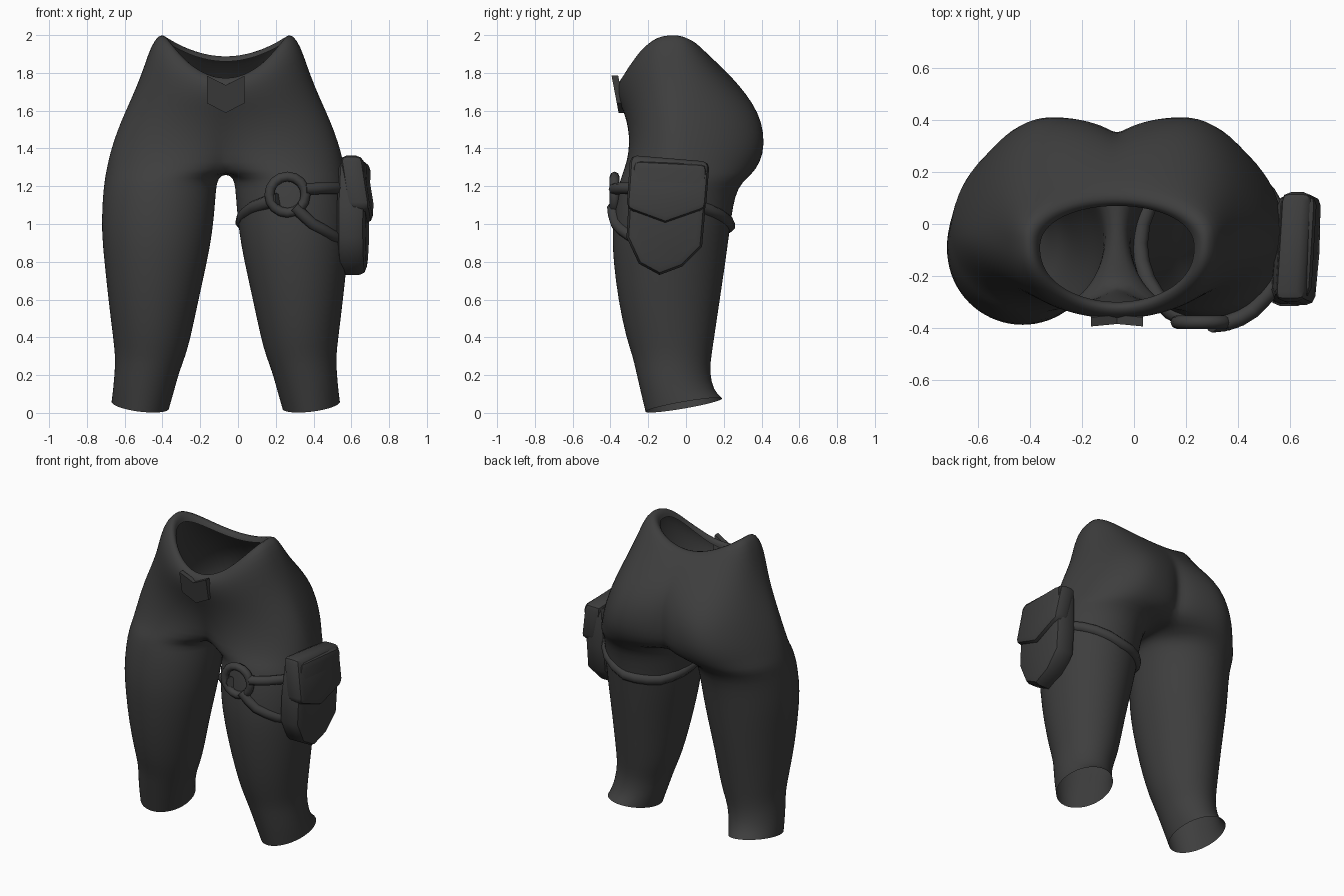
import bpy, bmesh, math
from mathutils import Vector

if "Cube" in bpy.data.objects:
    bpy.data.objects.remove(bpy.data.objects["Cube"])

CX = -0.065           # symmetry plane of the trousers
M, INNER = 28, 7      # segments round the outside / hidden inner-thigh points
mat = bpy.data.materials.new("charcoal")
mat.diffuse_color = (0.048, 0.048, 0.048, 1)
mat.use_nodes = True
mat.node_tree.nodes["Principled BSDF"].inputs["Base Color"].default_value = mat.diffuse_color


def activate(ob):
    bpy.ops.object.select_all(action='DESELECT')
    ob.select_set(True)
    bpy.context.view_layer.objects.active = ob


def finish(ob, angle=40):
    ob.data.materials.append(mat)
    activate(ob)
    bpy.ops.object.shade_smooth_by_angle(angle=math.radians(angle))
    return ob


def mesh_object(name, bm):
    me = bpy.data.meshes.new(name)
    bm.to_mesh(me)
    bm.free()
    ob = bpy.data.objects.new(name, me)
    bpy.context.collection.objects.link(ob)
    return ob


# ---- trousers: half built from rings, then mirrored ----
def leg_ring(z, xi, xo, yf, yb, hem=False):
    cx, a, cy = (xi + xo) / 2, (xo - xi) / 2, (yf + yb) / 2
    if z > 0.5:
        cy -= 0.02
    t0 = math.radians(140)
    angs = [-t0 + 2 * t0 * j / M for j in range(M + 1)]
    step = (2 * math.pi - 2 * t0) / (INNER + 1)
    angs += [t0 + step * (k + 1) for k in range(INNER)]
    out = []
    for t in angs:
        s = math.sin(t)
        y = cy + (yb - cy) * s if s > 0 else cy - (yf - cy) * s
        zz = z + (0.035 * s + 0.018 * math.cos(t) if hem else 0)
        out.append((cx + a * math.cos(t), y, zz))
    return out


def hip_ring(zf, zs, zb, xo, yf, yc, yb, tf, tb, ef=1.0, eb=1.0):
    """ef, eb: fullness of the outer front and back corners (below 1 is fuller)"""
    out = []
    for j in range(M + 1):
        u = 2 * j / M - 1
        tm = math.radians(tf if u < 0 else tb)
        t = abs(u) * tm
        a = xo / (1 - math.cos(tm))
        x = xo - a + a * math.cos(t)
        ye, ze = (yf, zf) if u < 0 else (yb, zb)
        s = math.sin(t)
        if t <= math.pi / 2:
            s = s ** (ef if u < 0 else eb)
        elif u > 0:                  # narrow crease at the back centre line
            s = s ** 0.33
        w = math.sin(min(t, math.pi / 2)) ** 2.1
        out.append((0 if j in (0, M) else x, yc + (ye - yc) * s, zs + (ze - zs) * w))
    return out


legs = [(0.041, .30, .605, -.215, .192, True), (.12, .272, .597, -.242, .145),
        (.22, .245, .588, -.265, .125), (.30, .213, .585, -.283, .135),
        (.40, .185, .597, -.318, .15), (.60, .143, .622, -.36, .18),
        (.80, .098, .643, -.385, .21), (.95, .070, .658, -.393, .23),
        (1.10, .056, .655, -.378, .25), (1.19, .050, .647, -.36, .275),
        (1.245, .040, .64, -.345, .325)]
rings = [leg_ring(*r) for r in legs]

# crotch ring carries the saddle points on the symmetry plane
crotch = hip_ring(1.285, 1.30, 1.285, .63, -.33, -.04, .37, 137, 143, 1, 1.1)
y0, y1 = crotch[0][1], crotch[M][1]
for k in range(INNER):
    f = (k + 1) / (INNER + 1)
    crotch.append((0, y1 + (y0 - y1) * f, 1.285 - 0.018 * math.sin(math.pi * f)))
rings.append(crotch)
hips = [(1.37, 1.38, 1.37, .612, -.305, -.04, .412, 125, 144, 1, 1.25),
        (1.48, 1.49, 1.48, .577, -.302, -.04, .415, 110, 142, 1, 1.3),
        (1.58, 1.60, 1.59, .53, -.325, -.04, .385, 97, 135, 1, 1.2),
        (1.66, 1.72, 1.69, .475, -.36, -.04, .32, 90, 118, .95, 1.05),
        (1.72, 1.84, 1.78, .43, -.367, -.05, .24, 90, 104, .85, 1),
        (1.755, 1.94, 1.85, .397, -.355, -.06, .17, 90, 92, .8, .9),
        (1.778, 2.006, 1.892, .355, -.328, -.06, .115, 90, 90, .8, .85),
        (1.768, 1.997, 1.885, .315, -.305, -.08, .08, 90, 90, .9, .9),
        (1.74, 1.95, 1.86, .297, -.30, -.09, .07, 90, 90, .9, .9)]
rings += [hip_ring(*r) for r in hips]

bm = bmesh.new()
vr = [[bm.verts.new((x + CX, y, z)) for x, y, z in r] for r in rings]
for lo, hi in zip(vr, vr[1:]):
    closed = len(hi) > M + 1
    n = len(lo) if closed else M
    for j in range(n):
        k = (j + 1) % len(lo)
        bm.faces.new((lo[j], lo[k], hi[k], hi[j]))
trousers = mesh_object("trousers", bm)
plane = bpy.data.objects.new("mirror_plane", None)
plane.location.x = CX
plane.hide_render = True
bpy.context.collection.objects.link(plane)
m = trousers.modifiers.new("mirror", 'MIRROR')
m.mirror_object = plane
m.merge_threshold = 0.0005
s = trousers.modifiers.new("smooth", 'SUBSURF')
s.levels = s.render_levels = 1
bpy.context.view_layer.update()
activate(trousers)
bpy.ops.object.modifier_apply(modifier="mirror")
bpy.ops.object.modifier_apply(modifier="smooth")
finish(trousers, 60)


# ---- plates: outline extruded along a vector, edges bevelled ----
def plate(name, pts, depth, bevel):
    bm = bmesh.new()
    f = bm.faces.new([bm.verts.new(p) for p in pts])
    r = bmesh.ops.extrude_face_region(bm, geom=[f])
    vs = [g for g in r["geom"] if isinstance(g, bmesh.types.BMVert)]
    bmesh.ops.translate(bm, verts=vs, vec=Vector(depth))
    bmesh.ops.recalc_face_normals(bm, faces=bm.faces)
    ob = mesh_object(name, bm)
    if bevel:
        b = ob.modifiers.new("bevel", 'BEVEL')
        b.width, b.segments, b.limit_method = bevel, 2, 'ANGLE'
        b.angle_limit = math.radians(50)
        activate(ob)
        bpy.ops.object.modifier_apply(modifier="bevel")
    return finish(ob)


# belt badge leaning forward at its top
badge = [(-.1, 1.785), (-.1, 1.64), (0, 1.588), (.1, 1.64), (.1, 1.785), (0, 1.735)]
plate("belt_badge", [(CX + x, -.357 - (z - 1.59) * .19, z) for x, z in badge],
      (0, .035, 0), 0)

# thigh pouch and its flap, outlines in y, z, turned slightly forward
body = [(-.28, 1.34), (.115, 1.32), (.1, 1.05), (.085, .88), (-.02, .775),
        (-.14, .73), (-.25, .79), (-.315, .93), (-.305, 1.1)]
plate("pouch", [(.54 + .06 * y + .04 * max(0, z - 1.1), y, z) for y, z in body],
      (.15, 0, 0), .04)
flap = [(-.295, 1.365), (.125, 1.33), (.105, 1.08), (-.11, 1.005), (-.315, 1.08)]
plate("pouch_flap", [((.555 if z > 1.2 else .60) + .06 * y, y, z) for y, z in flap],
      (.12, 0, 0), .035)


# ---- straps following the thigh ----
def strap(name, stops, radius=.035):
    cu = bpy.data.curves.new(name, 'CURVE')
    cu.dimensions = '3D'
    cu.bevel_depth, cu.bevel_resolution = radius, 2
    cu.use_fill_caps = True
    pts = []
    for (a0, z0), (a1, z1) in zip(stops, stops[1:]):
        n = max(2, int(abs(a1 - a0) / 12))
        pts += [(a0 + (a1 - a0) * i / n, z0 + (z1 - z0) * i / n) for i in range(n)]
    pts.append(stops[-1])
    sp = cu.splines.new('POLY')
    sp.points.add(len(pts) - 1)
    for p, (a, z) in zip(sp.points, pts):
        t = math.radians(a)
        p.co = (.298 + .278 * math.cos(t), -.08 + .307 * math.sin(t), z, 1)
    ob = bpy.data.objects.new(name, cu)
    bpy.context.collection.objects.link(ob)
    activate(ob)
    bpy.ops.object.convert(target='MESH')
    finish(bpy.context.object, 60)


strap("rear_strap", [(-108, 1.13), (-140, 1.09), (-180, 1.01), (-225, .975),
                     (-270, .99), (-305, 1.05), (-335, 1.10)])
strap("upper_strap", [(-78, 1.185), (-55, 1.19), (-20, 1.19)], .031)
strap("lower_strap", [(-90, 1.09), (-70, 1.0), (-45, .94), (-20, .905)], .031)

# metal ring joining the straps
bpy.ops.mesh.primitive_torus_add(location=(.262, -.378, 1.155), rotation=(math.radians(90), 0, 0),
                                 major_radius=.096, minor_radius=.026,
                                 major_segments=16, minor_segments=8)
bpy.context.object.name = "strap_ring"
finish(bpy.context.object, 60)
